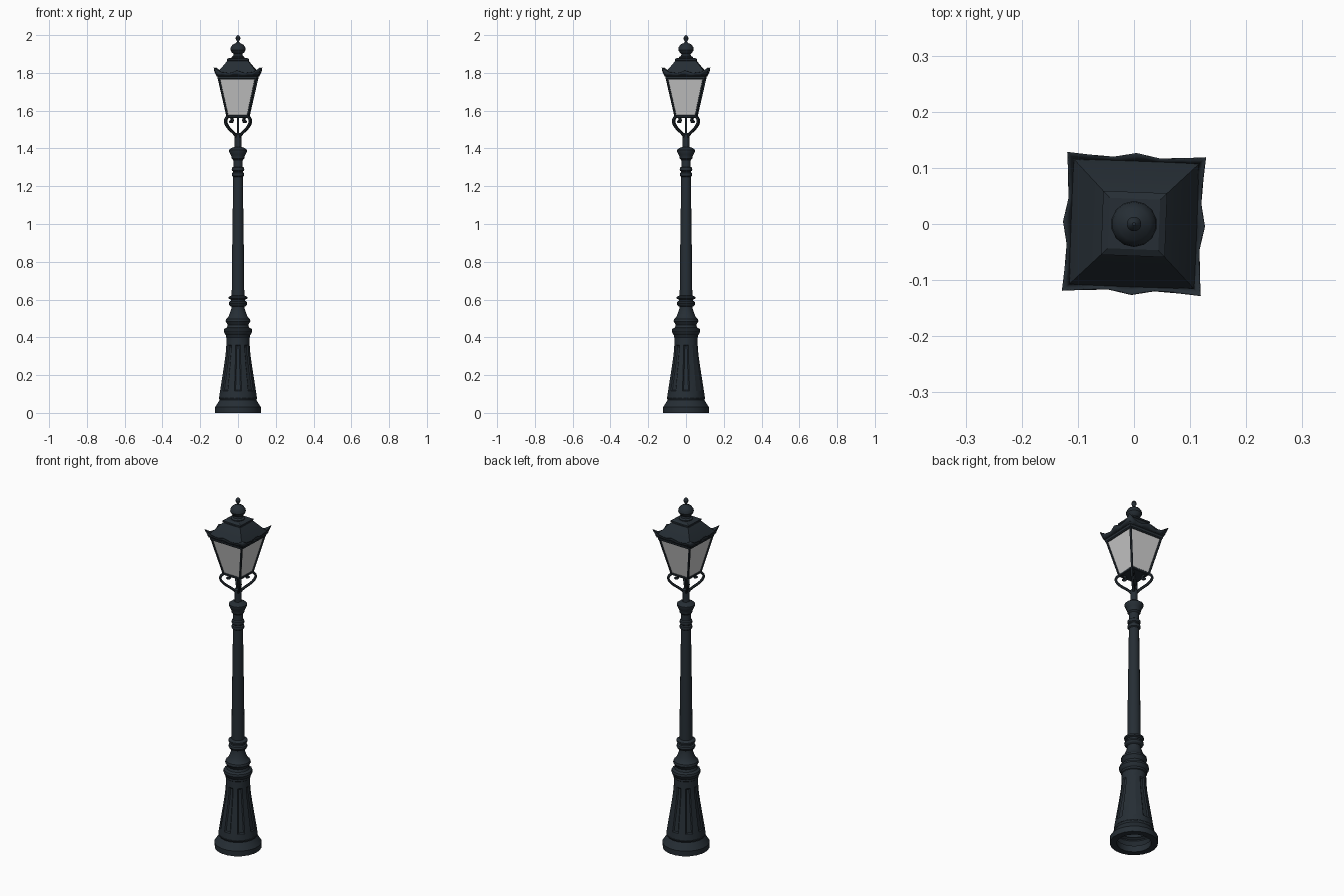
import bpy, bmesh
from math import sin, cos, pi, radians, sqrt
from mathutils import Matrix

if "Cube" in bpy.data.objects:
    bpy.data.objects.remove(bpy.data.objects["Cube"])

TWIST = Matrix.Rotation(radians(-2.2), 4, 'Z')   # lantern sits slightly turned


def material(name, rgb):
    m = bpy.data.materials.new(name)
    m.diffuse_color = (*rgb, 1)
    m.use_nodes = True
    m.node_tree.nodes["Principled BSDF"].inputs["Base Color"].default_value = m.diffuse_color
    return m


IRON = material("dark_iron", (0.019, 0.027, 0.035))
GLASS = material("frosted_glass", (0.55, 0.57, 0.56))


def finish(bm, name, mat):
    bmesh.ops.recalc_face_normals(bm, faces=bm.faces)
    me = bpy.data.meshes.new(name)
    bm.to_mesh(me)
    bm.free()
    me.materials.append(mat)
    ob = bpy.data.objects.new(name, me)
    bpy.context.collection.objects.link(ob)
    return ob


def lathe(profile, n, caps=(True, True)):
    """Stack n-sided rings from (radius, z) pairs; a flat side faces the front."""
    bm = bmesh.new()
    rings = []
    for r, z in profile:
        rings.append([bm.verts.new((r * cos(2 * pi * (i + .5) / n),
                                    r * sin(2 * pi * (i + .5) / n), z)) for i in range(n)])
    cols = [[] for _ in range(n)]
    for a, b in zip(rings, rings[1:]):
        for i in range(n):
            j = (i + 1) % n
            cols[i].append(bm.faces.new((a[i], a[j], b[j], b[i])))
    if caps[0]:
        bm.faces.new(rings[0][::-1])
    if caps[1]:
        bm.faces.new(rings[-1])
    return bm, cols


def turned(name, profile, n=16, caps=(True, True)):
    return finish(lathe(profile, n, caps)[0], name, IRON)


def square(name, profile, mat=IRON, caps=(True, True)):
    """Four-sided stack from (half width, z) pairs."""
    ob = finish(lathe([(h * sqrt(2), z) for h, z in profile], 4, caps)[0], name, mat)
    ob.data.transform(TWIST)
    return ob


def tube(name, pts, radius, kind='POLY'):
    """Round bar along points, turned into a mesh."""
    cu = bpy.data.curves.new(name, 'CURVE')
    cu.dimensions = '3D'
    cu.bevel_depth, cu.bevel_resolution, cu.resolution_u = radius, 1, 4
    cu.use_fill_caps = True
    sp = cu.splines.new(kind)
    sp.points.add(len(pts) - 1)
    for p, co in zip(sp.points, pts):
        p.co = (*co, 1)
    if kind == 'NURBS':
        sp.order_u, sp.use_endpoint_u = 3, True
    cu.materials.append(IRON)
    tmp = bpy.data.objects.new(name + "_path", cu)
    me = bpy.data.meshes.new_from_object(tmp)
    bpy.data.objects.remove(tmp)
    me.name = name
    me.transform(TWIST)
    ob = bpy.data.objects.new(name, me)
    bpy.context.collection.objects.link(ob)


# Foot, hollow underneath
turned("foot", [(.088, .035), (.088, 0), (.122, 0), (.123, .03), (.118, .037),
                (.105, .058), (.098, .068), (.103, .078), (.09, .085)], 20, (False, False))

# Flared pedestal with recessed panels on every other side
bm, cols = lathe([(.102, .08), (.097, .115), (.085, .19), (.074, .26),
                  (.067, .31), (.063, .36), (.062, .40)], 16, (False, True))
for i in range(1, 16, 2):
    bmesh.ops.inset_region(bm, faces=cols[i][1:-1], thickness=.006, depth=-.005,
                           use_even_offset=True)
finish(bm, "pedestal", IRON)

# Mouldings above the pedestal
turned("pedestal_moulding", [
    (.058, .395), (.066, .402), (.066, .413), (.072, .42), (.077, .433), (.074, .445),
    (.06, .452), (.055, .465), (.06, .474), (.067, .485), (.064, .497), (.054, .505),
    (.045, .525), (.036, .55), (.035, .562), (.045, .568), (.05, .578), (.047, .588),
    (.039, .593), (.039, .6), (.05, .605), (.05, .614), (.035, .622)])

# Tapering shaft, two collars and capital
turned("shaft", [(.034, .615), (.033, .75), (.026, 1.25), (.025, 1.35)])
for k, z in enumerate((1.262, 1.29)):
    turned(f"collar_{k + 1}", [(.025, z - .013), (.032, z - .008), (.034, z),
                               (.032, z + .008), (.025, z + .013)])
turned("capital", [(.023, 1.32), (.026, 1.338), (.034, 1.346), (.034, 1.353), (.04, 1.368),
                   (.048, 1.384), (.048, 1.393), (.036, 1.402), (.02, 1.408)])
turned("stem", [(.019, 1.40), (.019, 1.475), (.012, 1.483)], 12)
turned("support_rod", [(.006, 1.475), (.006, 1.57)], 8)

# Four scrolled brackets under the lantern corners
scroll = [(.012, 1.46), (.022, 1.475), (.06, 1.50), (.083, 1.52), (.096, 1.545), (.082, 1.568),
          (.052, 1.568), (.04, 1.55), (.048, 1.535), (.058, 1.545)]
for k in range(4):
    a = pi / 4 + k * pi / 2
    tube(f"bracket_{k + 1}", [(r * cos(a), r * sin(a), z) for r, z in scroll], .007, 'NURBS')

# Lantern: floor, glass and corner bars
square("lantern_floor", [(.054, 1.562), (.057, 1.565), (.057, 1.573), (.054, 1.576)])
square("lantern_glass", [(.053, 1.57), (.099, 1.78)], GLASS, (False, False))
for k in range(4):
    sx, sy = (1, 1, -1, -1)[k], (1, -1, -1, 1)[k]
    tube(f"corner_bar_{k + 1}", [(sx * h, sy * h, z) for h, z in ((.053, 1.567), (.099, 1.775))], .006)

# Roof with eave band and top plate
square("roof", [(.099, 1.765), (.104, 1.77), (.104, 1.783), (.113, 1.79), (.111, 1.794),
                (.056, 1.862)])
square("roof_plate", [(.05, 1.86), (.057, 1.865), (.057, 1.873), (.045, 1.88)])

# Pointed cresting leaning out around the eave: (position, outward, height)
crest = [(-1, .122, .042), (-.72, .118, .018), (-.35, .116, .012),
         (0, .124, .026), (.35, .116, .012), (.72, .118, .018)]
bm = bmesh.new()
low, high = [], []
for k in range(4):
    rot = TWIST @ Matrix.Rotation(k * pi / 2, 4, 'Z')
    for t, out, h in crest:
        low.append(bm.verts.new((t * .107, -.107, 1.783)))
        high.append(bm.verts.new((t * out, -out, 1.787 + h)))
        for v in (low[-1], high[-1]):
            v.co = rot @ v.co
for i in range(len(low)):
    j = (i + 1) % len(low)
    bm.faces.new((low[i], low[j], high[j], high[i]))
cresting = finish(bm, "eave_cresting", IRON)
sol = cresting.modifiers.new("thickness", 'SOLIDIFY')
sol.thickness, sol.offset = .003, -1

# Ball finial and tip
turned("finial", [(.036, 1.876), (.036, 1.884), (.026, 1.89), (.024, 1.9), (.034, 1.909),
                  (.041, 1.922), (.039, 1.936), (.029, 1.95), (.014, 1.957), (.006, 1.963),
                  (.007, 1.969), (.012, 1.977), (.013, 1.985), (.009, 1.994), (.003, 2.0)], 14)

# Smooth the turned surfaces, keep sharp edges
bpy.ops.object.select_all(action='SELECT')
bpy.context.view_layer.objects.active = cresting
bpy.ops.object.shade_smooth_by_angle(angle=radians(30))
